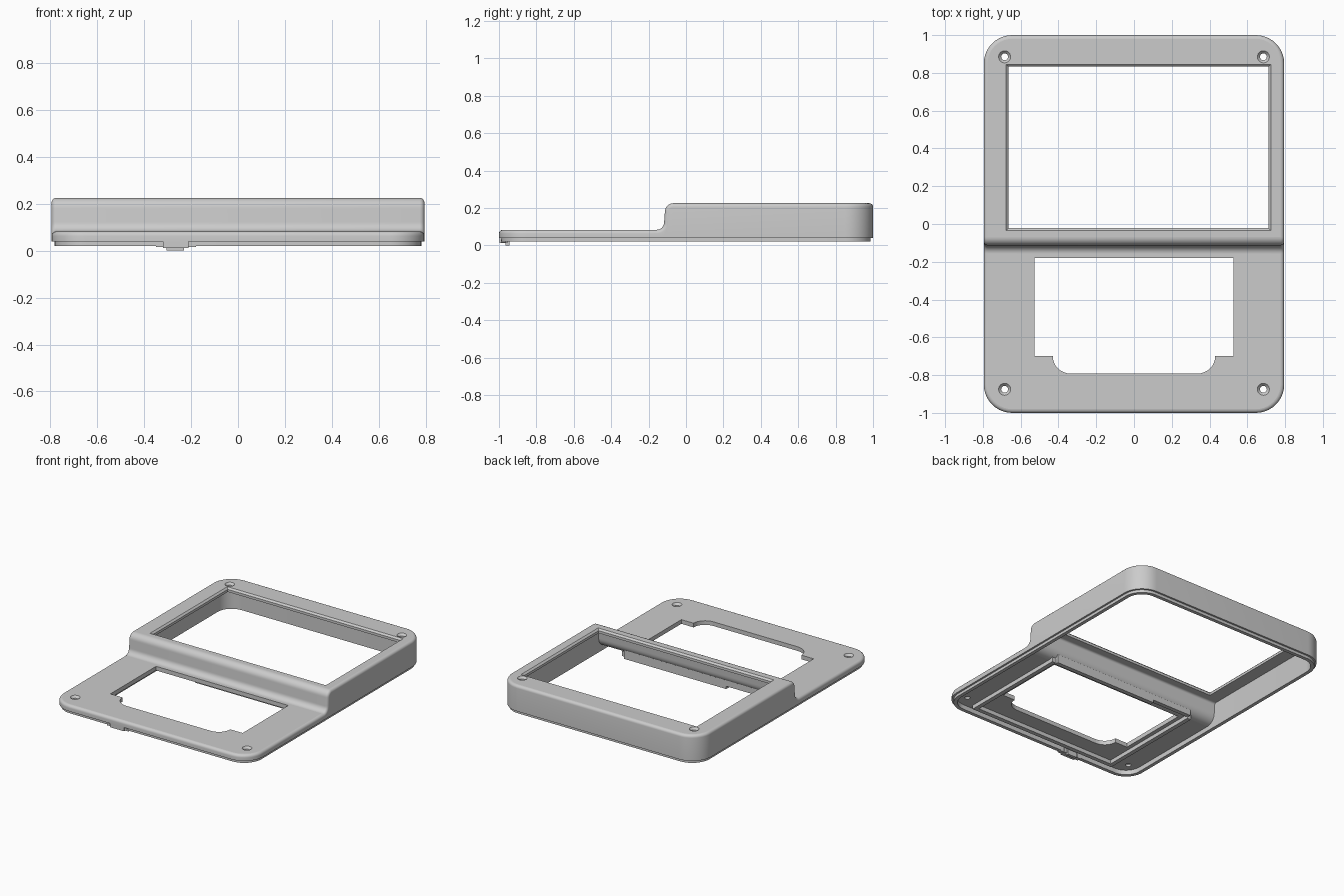
import bpy, bmesh
from math import sin, cos, pi, radians

if "Cube" in bpy.data.objects:
    bpy.data.objects.remove(bpy.data.objects["Cube"])

grey = bpy.data.materials.new("plain grey")
grey.use_nodes = True
grey.diffuse_color = (0.6, 0.6, 0.6, 1)
grey.node_tree.nodes["Principled BSDF"].inputs["Base Color"].default_value = (0.6, 0.6, 0.6, 1)

HALF_W, HALF_L, CORNER = 0.795, 1.0, 0.15
LOW, HIGH, FILLET, THICK = 0.083, 0.225, 0.02, 0.03
ARC, STEP = 10, 8  # segments per plan corner and per step curve


def finish(name, bm):
    """Shade curved faces smooth, keep flat faces and hard edges crisp."""
    bmesh.ops.recalc_face_normals(bm, faces=bm.faces)
    for f in bm.faces:
        f.smooth = abs(f.normal.z) < 0.999
    for e in bm.edges:
        e.smooth = e.calc_face_angle(0) < radians(30)
    mesh = bpy.data.meshes.new(name)
    bm.to_mesh(mesh)
    bm.free()
    mesh.materials.append(grey)
    bpy.context.collection.objects.link(bpy.data.objects.new(name, mesh))


def box(name, x0, x1, y0, y1, z0, z1):
    bm = bmesh.new()
    bmesh.ops.create_cube(bm, size=1)
    for v in bm.verts:
        v.co = ((x0 + x1) / 2 + v.co.x * (x1 - x0),
                (y0 + y1) / 2 + v.co.y * (y1 - y0),
                (z0 + z1) / 2 + v.co.z * (z1 - z0))
    finish(name, bm)


def rect(x0, x1, y0, y1, grow=0):
    return [(x0 - grow, y0 - grow), (x1 + grow, y0 - grow),
            (x1 + grow, y1 + grow), (x0 - grow, y1 + grow)]


def disc(x, y, r, n=24):
    return [(x + r * cos(2 * pi * i / n), y + r * sin(2 * pi * i / n)) for i in range(n)]


def at_height(outline, z):
    return [(x, y, z) for x, y in outline]


def quarter(n):
    return [i / n * pi / 2 for i in range(n + 1)]


def step_profile():
    """Points (y, z, normal y, normal z) of the step between both levels."""
    r = 0.04
    pts = [(-0.157 + r * sin(a), LOW + r - r * cos(a), -sin(a), cos(a)) for a in quarter(STEP)]
    r = 0.045
    pts += [(-0.113 + r - r * cos(a), HIGH - r + r * sin(a), -cos(a), sin(a)) for a in quarter(STEP)]
    return pts


def ring(inset, drop=0, z=None):
    """Right half of the outline, then the mirrored left half."""
    r = CORNER - inset
    cx, cy = HALF_W - CORNER, HALF_L - CORNER
    pts = [(cx + r * sin(a), -cy - r * cos(a), LOW - drop) for a in quarter(ARC)]
    for y, h, ny, nz in step_profile():
        shift = drop if z is None else 0
        pts.append((HALF_W - inset, y - ny * shift, h - nz * shift))
    pts += [(cx + r * cos(a), cy + r * sin(a), HIGH - drop) for a in quarter(ARC)]
    if z is not None:
        pts = [(x, y, z) for x, y, h in pts]
    return pts + [(-x, y, h) for x, y, h in reversed(pts)]


def loft(bm, outlines):
    """Join closed outlines with quads and return their vertex loops."""
    loops = [[bm.verts.new(p) for p in o] for o in outlines]
    for a, b in zip(loops, loops[1:]):
        for i in range(len(a)):
            j = (i + 1) % len(a)
            bm.faces.new((a[i], a[j], b[j], b[i]))
    return loops


def fill(bm, loops):
    """Fill a flat outline, leaving the inner loops open."""
    edges = []
    for loop in loops:
        for a, b in zip(loop, loop[1:] + loop[:1]):
            edges.append(bm.edges.get((a, b)) or bm.edges.new((a, b)))
    bmesh.ops.triangle_fill(bm, edges=edges, use_beauty=True, normal=(0, 0, 1))


def skin(bm, loop, low_holes, high_holes):
    """Close a stepped ring: low plate, curved step, high plate."""
    n = len(loop) // 2
    right, left = loop[:n], loop[n:][::-1]
    start, end = ARC + 1, ARC + 2 + 2 * STEP
    for i in range(start, end):
        bm.faces.new((right[i], right[i + 1], left[i + 1], left[i]))
    fill(bm, [right[:start + 1] + left[:start + 1][::-1]] + low_holes)
    fill(bm, [right[end:] + left[end:][::-1]] + high_holes)


# Casing shell: ceiling, inner wall, recessed lip, outer wall, top fillet
casing = bmesh.new()
rings = [ring(0.038, THICK), ring(0.038, z=0.02), ring(0.013, z=0.02),
         ring(0.013, z=0.04), ring(0, z=0.04)]
rings += [ring(FILLET * (1 - cos(a)), FILLET * (1 - sin(a))) for a in quarter(5)]
shell = loft(casing, rings)

# Upper window with a chamfered rim
window = (-0.665, 0.712, -0.022, 0.833)
chamfer = 0.012
high_holes = [loft(casing, [at_height(rect(*window, grow=chamfer), HIGH),
                            at_height(rect(*window), HIGH - chamfer),
                            at_height(rect(*window), HIGH - THICK)])]

# Lower opening with a narrower rounded front part
side = [(0.527, -0.18), (0.527, -0.70)]
side += [(0.335 + 0.095 * cos(a), -0.70 - 0.092 * sin(a)) for a in quarter(8)]
opening = side + [(-x, y) for x, y in reversed(side)]
low_holes = [loft(casing, [at_height(opening, LOW), at_height(opening, LOW - THICK)])]

# Countersunk screw holes in the four corners
for x in (-0.685, 0.685):
    for y, top, holes in ((-0.875, LOW, low_holes), (0.885, HIGH, high_holes)):
        holes.append(loft(casing, [at_height(disc(x, y, 0.032), top),
                                   at_height(disc(x, y, 0.018), top - 0.015),
                                   at_height(disc(x, y, 0.018), top - THICK)]))

# Top skin and ceiling
skin(casing, shell[-1], [h[0] for h in low_holes], [h[0] for h in high_holes])
skin(casing, shell[0], [h[-1] for h in low_holes], [h[-1] for h in high_holes])
finish("casing", casing)

# Retaining ribs under the lower plate
box("rib_back_tall", -0.25, 0.565, -0.13, -0.10, 0.02, 0.088)
box("rib_back_short", -0.565, -0.25, -0.13, -0.10, 0.04, 0.088)
box("rib_front", -0.57, 0.57, -0.93, -0.90, 0.025, 0.06)
box("rib_left", 0.565, 0.595, -0.93, -0.12, 0.025, 0.06)
box("rib_right", -0.585, -0.555, -0.93, -0.12, 0.025, 0.06)

# Latch on the front edge
box("latch_plate", -0.35, -0.18, -0.99, -0.962, 0.015, 0.03)
box("latch_block", -0.32, -0.21, -0.998, -0.955, 0.012, 0.045)
box("latch_hook", -0.305, -0.23, -0.965, -0.945, 0.0, 0.045)
